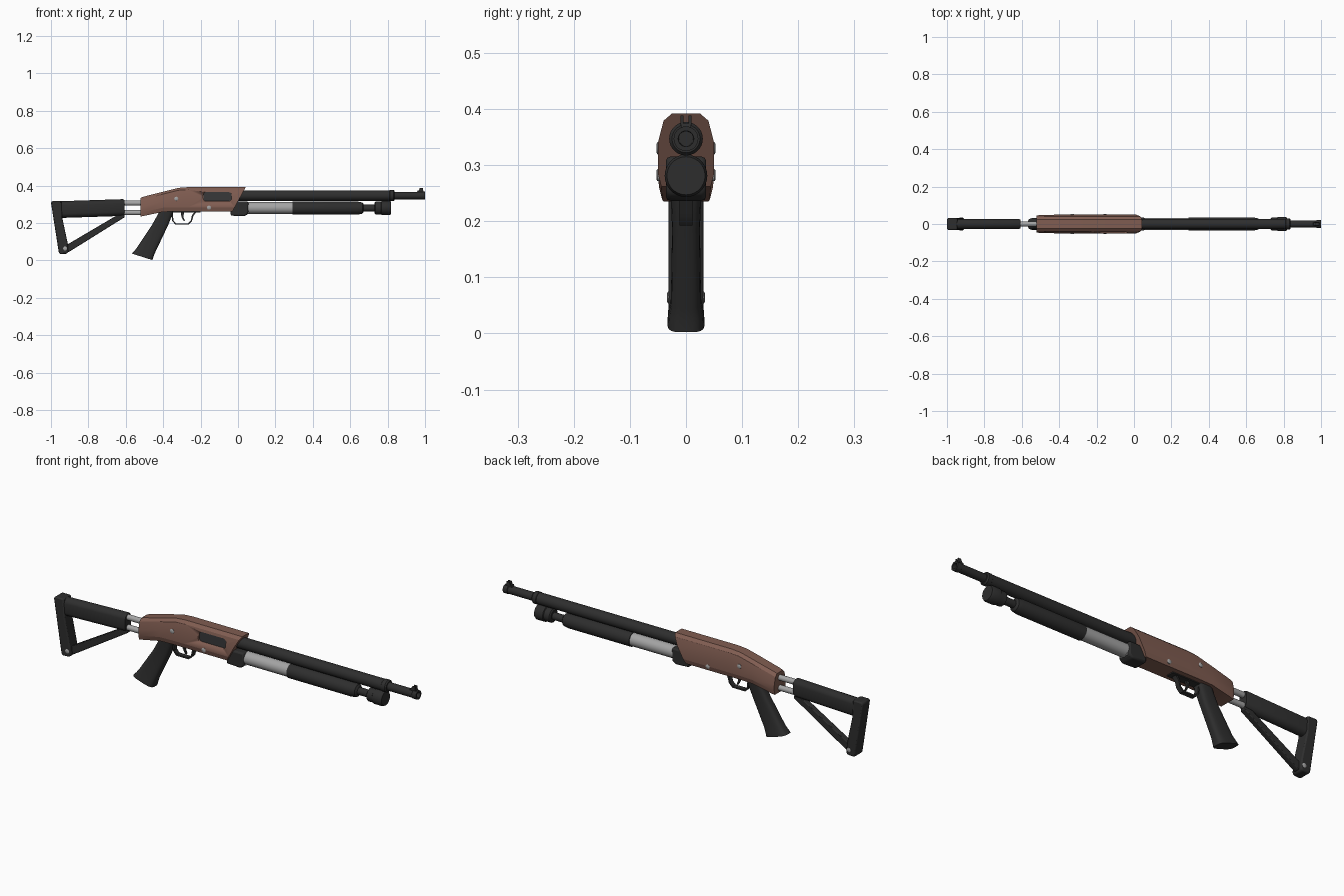
import bpy, bmesh
from math import sin, cos, pi, radians

cube = bpy.data.objects.get("Cube")
if cube:
    bpy.data.objects.remove(cube, do_unlink=True)


def material(name, rgb):
    m = bpy.data.materials.new(name)
    m.use_nodes = True
    m.diffuse_color = (*rgb, 1)
    m.node_tree.nodes["Principled BSDF"].inputs["Base Color"].default_value = (*rgb, 1)
    return m


BLACK = material("matte black", (0.027, 0.027, 0.027))
GREY = material("bolt grey", (0.04, 0.04, 0.042))
BROWN = material("brown finish", (0.215, 0.108, 0.082))
SILVER = material("bare steel", (0.37, 0.37, 0.37))


def finish(name, bm, mat, bevel=0, angle=35):
    bmesh.ops.recalc_face_normals(bm, faces=bm.faces)
    me = bpy.data.meshes.new(name)
    bm.to_mesh(me)
    bm.free()
    me.materials.append(mat)
    ob = bpy.data.objects.new(name, me)
    bpy.context.collection.objects.link(ob)
    bpy.ops.object.select_all(action="DESELECT")
    ob.select_set(True)
    bpy.context.view_layer.objects.active = ob
    bpy.ops.object.shade_smooth_by_angle(angle=radians(angle))
    if bevel:
        mod = ob.modifiers.new("soft edges", "BEVEL")
        mod.width, mod.segments, mod.limit_method = bevel, 2, "ANGLE"
    return ob


def loft(name, rings, mat, bevel=0, angle=35):
    """Skin a row of equal-length rings and cap both ends."""
    bm = bmesh.new()
    rows = [[bm.verts.new(p) for p in ring] for ring in rings]
    n = len(rows[0])
    for a, b in zip(rows, rows[1:]):
        for i in range(n):
            j = (i + 1) % n
            bm.faces.new((a[i], a[j], b[j], b[i]))
    bm.faces.new(rows[0])
    bm.faces.new(rows[-1])
    return finish(name, bm, mat, bevel, angle)


def lathe_x(name, profile, z, mat, sides=28, y=0):
    """Turned part along x from (x, radius) pairs."""
    turn = [2 * pi * i / sides for i in range(sides)]
    return loft(name, [[(x, y + r * cos(t), z + r * sin(t)) for t in turn]
                       for x, r in profile], mat)


def pin_y(name, x, z, r, half, mat=SILVER):
    """Cross pin running through the body along y."""
    turn = [2 * pi * i / 14 for i in range(14)]
    rows = [(-half, r * 0.7), (-half + 0.002, r), (half - 0.002, r), (half, r * 0.7)]
    return loft(name, [[(x + q * cos(t), y, z + q * sin(t)) for t in turn]
                       for y, q in rows], mat)


def prism(name, outline, half, mat, bevel=0, y=0):
    """Side outline in x and z, given a width along y."""
    return loft(name, [[(x, y + s * half, z) for x, z in outline] for s in (-1, 1)],
                mat, bevel)


def rounded_port(name, half, y, grow, mat):
    """Rounded slot shape used for the ejection port."""
    pts = []
    for cx, cz, start in ((-0.05, 0.35, 0), (-0.17, 0.35, 1), (-0.17, 0.333, 2), (-0.05, 0.333, 3)):
        for k in range(4):
            t = (start + k / 3) * pi / 2
            pts.append((cx + (0.016 + grow) * cos(t), cz + (0.016 + grow) * sin(t)))
    return prism(name, pts, half, mat, y=y)


# Receiver: faceted section, slanted front end
def receiver_ring(x, top, bot, width, slant=0):
    half = [(0.5, top), (0.8, top - 0.013), (1, top - 0.052), (1, bot + 0.022), (0.88, bot)]
    ring = [(w * width, z) for w, z in half]
    ring += [(-y, z) for y, z in reversed(ring)]
    return [(x + slant * (z - bot), y, z) for y, z in ring]


receiver = loft("receiver", [
    receiver_ring(-0.52, 0.335, 0.235, 0.045),
    receiver_ring(-0.505, 0.341, 0.238, 0.048),
    receiver_ring(-0.40, 0.368, 0.26, 0.05),
    receiver_ring(-0.32, 0.388, 0.262, 0.05),
    receiver_ring(-0.27, 0.392, 0.262, 0.05),
    receiver_ring(-0.03, 0.392, 0.262, 0.05, 0.55)], BROWN, angle=15)

# Ejection port cut into one side, with the bolt showing inside
cutter = rounded_port("port_cutter", 0.03, -0.067, 0, GREY)
cutter.hide_render = True
cut = receiver.modifiers.new("port", "BOOLEAN")
cut.operation, cut.solver, cut.object = "DIFFERENCE", "EXACT", cutter
bpy.context.view_layer.objects.active = receiver
bpy.ops.object.modifier_apply(modifier=cut.name)
bpy.data.objects.remove(cutter, do_unlink=True)
rounded_port("bolt", 0.004, -0.037, -0.0005, GREY)

# Receiver pins
pin_y("rear_receiver_pin", -0.33, 0.33, 0.011, 0.053)
pin_y("front_receiver_pin", -0.155, 0.282, 0.011, 0.053)

# Barrel with a stepped muzzle and hollow bore
lathe_x("barrel", [(-0.04, 0.028), (0.81, 0.028), (0.812, 0.03), (0.832, 0.03),
                   (0.838, 0.025), (0.838, 0.02), (0.975, 0.02), (0.977, 0.022),
                   (1.0, 0.022), (1.0, 0.014), (0.95, 0.013)], 0.347, BLACK)
# Forked front sight
prism("sight_base", [(0.955, 0.362), (0.995, 0.362), (0.99, 0.374), (0.96, 0.374)], 0.009, BLACK)
for side, label in ((1, "left"), (-1, "right")):
    prism("sight_ear_" + label, [(0.965, 0.37), (0.988, 0.37), (0.988, 0.388), (0.972, 0.388)],
          0.0025, BLACK, y=side * 0.007)

# Magazine tube, sliding forend and end cap
lathe_x("magazine_tube", [(-0.02, 0.032), (0.30, 0.032)], 0.281, SILVER)
lathe_x("forend", [(0.29, 0.03), (0.292, 0.035), (0.64, 0.035), (0.665, 0.03), (0.672, 0.02)],
        0.28, BLACK)
lathe_x("magazine_neck", [(0.66, 0.018), (0.74, 0.018)], 0.28, BLACK)
lathe_x("magazine_cap", [(0.73, 0.027), (0.735, 0.034), (0.765, 0.034), (0.768, 0.038),
                         (0.81, 0.038), (0.818, 0.034)], 0.281, BLACK)
# Block under the receiver front
prism("lifter_block", [(-0.04, 0.24), (0.035, 0.236), (0.055, 0.25), (0.055, 0.315), (-0.04, 0.315)],
      0.036, BLACK, 0.008)
for y in (-0.018, 0.018):
    lathe_x("block_rivet", [(0.052, 0.006), (0.058, 0.005)], 0.255, SILVER, 10, y)


# Pistol grip: rounded sections along a raked axis
def grip_ring(rear, front, half):
    ring = []
    for i in range(20):
        t = 2 * pi * (i + 0.5) / 20
        u, v = [abs(c) ** 0.55 * (1 if c > 0 else -1) for c in (cos(t), sin(t))]
        k = (u + 1) / 2
        ring.append((rear[0] + k * (front[0] - rear[0]), half * v,
                     rear[1] + k * (front[1] - rear[1])))
    return ring


loft("pistol_grip", [
    grip_ring((-0.415, 0.275), (-0.34, 0.275), 0.03),
    grip_ring((-0.435, 0.235), (-0.355, 0.235), 0.027),
    grip_ring((-0.46, 0.19), (-0.375, 0.185), 0.025),
    grip_ring((-0.54, 0.07), (-0.442, 0.044), 0.027),
    grip_ring((-0.555, 0.05), (-0.451, 0.022), 0.032),
    grip_ring((-0.568, 0.037), (-0.457, 0.002), 0.033)], BLACK, angle=40)

# Trigger guard as a thin band, and the trigger
outer = [(-0.358, 0.265), (-0.352, 0.212), (-0.335, 0.192), (-0.265, 0.192), (-0.246, 0.21),
         (-0.238, 0.24), (-0.215, 0.265)]
inner = [(-0.228, 0.265), (-0.246, 0.242), (-0.253, 0.213), (-0.268, 0.199), (-0.332, 0.199),
         (-0.345, 0.214), (-0.35, 0.265)]
prism("trigger_guard", outer + inner, 0.012, BLACK)
prism("trigger", [(-0.305, 0.265), (-0.285, 0.265), (-0.293, 0.235), (-0.283, 0.21),
                  (-0.29, 0.21), (-0.303, 0.235)], 0.005, BLACK)
prism("guard_plate", [(-0.37, 0.257), (-0.2, 0.257), (-0.2, 0.266), (-0.37, 0.266)], 0.02, BLACK)

# Stock rods
for z, label in ((0.307, "upper"), (0.256, "lower")):
    lathe_x("stock_rod_" + label, [(-0.63, 0.014), (-0.5, 0.014)], z, SILVER, 20)


# Stock body with an upright oval section
def stock_ring(x, z, scale=1):
    turn = [2 * pi * (i + 0.5) / 24 for i in range(24)]
    return [(x, scale * 0.027 * cos(t), z + scale * (0.026 * sin(t) + (0.019 if sin(t) > 0 else -0.019)))
            for t in turn]


loft("stock_body", [stock_ring(-0.985, 0.271), stock_ring(-0.615, 0.283),
                    stock_ring(-0.608, 0.283, 0.9)], BLACK)
# Butt plate, lower strut and its bolt
prism("butt_plate", [(-1.0, 0.31), (-0.992, 0.318), (-0.945, 0.318), (-0.94, 0.23),
                     (-0.91, 0.09), (-0.907, 0.045), (-0.915, 0.036), (-0.95, 0.034),
                     (-0.958, 0.042)], 0.031, BLACK, 0.008)
prism("stock_strut", [(-0.925, 0.045), (-0.905, 0.045), (-0.605, 0.232), (-0.61, 0.25),
                      (-0.65, 0.24), (-0.925, 0.078)], 0.014, BLACK, 0.003)
pin_y("strut_bolt", -0.924, 0.064, 0.011, 0.034)
